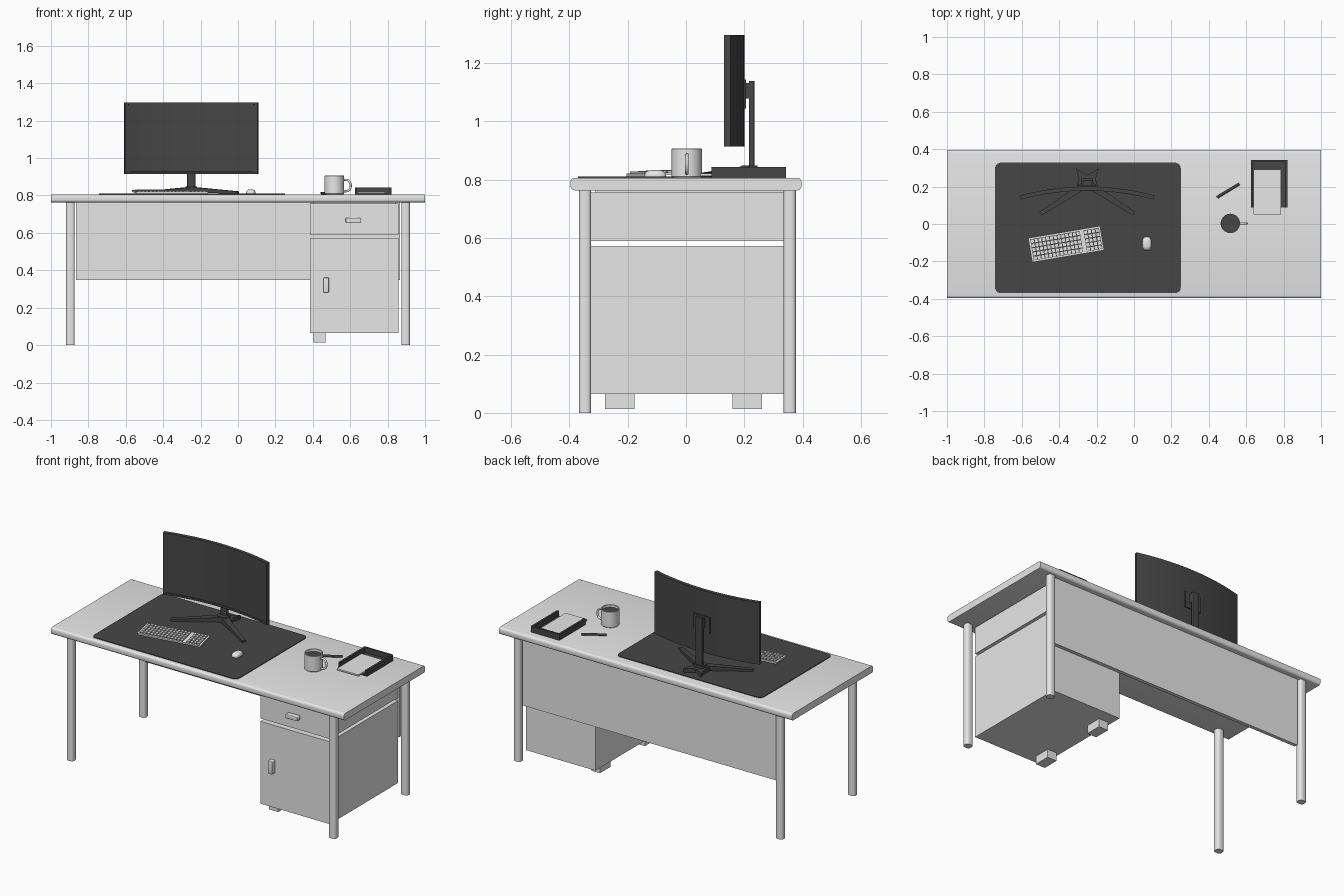
import bpy, bmesh, math
from mathutils import Matrix, Vector

if "Cube" in bpy.data.objects:
    bpy.data.objects.remove(bpy.data.objects["Cube"])


def material(name, v):
    m = bpy.data.materials.new(name)
    m.diffuse_color = (v, v, v, 1)
    m.use_nodes = True
    m.node_tree.nodes["Principled BSDF"].inputs["Base Color"].default_value = m.diffuse_color
    return m


LIGHT = material("light_grey", 0.8)
DARK = material("charcoal", 0.062)


def finish(name, bm, mats, smooth=True):
    bmesh.ops.recalc_face_normals(bm, faces=bm.faces[:])
    me = bpy.data.meshes.new(name)
    bm.to_mesh(me)
    bm.free()
    ob = bpy.data.objects.new(name, me)
    bpy.context.collection.objects.link(ob)
    for m in mats:
        me.materials.append(m)
    if smooth:
        bpy.ops.object.select_all(action='DESELECT')
        ob.select_set(True)
        bpy.context.view_layer.objects.active = ob
        bpy.ops.object.shade_smooth_by_angle(angle=math.radians(35))
    return ob


def add_box(bm, lo, hi, mi=0):
    lo, hi = Vector(lo), Vector(hi)
    m = Matrix.Translation((lo + hi) / 2) @ Matrix.Diagonal((*(hi - lo), 1))
    vs = bmesh.ops.create_cube(bm, size=1, matrix=m)["verts"]
    for f in {f for v in vs for f in v.link_faces}:
        f.material_index = mi


def box(name, lo, hi, mat, bevel=0, axis=None, seg=3):
    """Box; bevels all edges, or only edges running along one axis."""
    bm = bmesh.new()
    add_box(bm, lo, hi)
    if bevel:
        es = [e for e in bm.edges if axis is None or
              abs((e.verts[0].co - e.verts[1].co).normalized()[axis]) > 0.9]
        bmesh.ops.bevel(bm, geom=es, offset=bevel, segments=seg, profile=0.5, affect='EDGES')
    return finish(name, bm, [mat])


def prism(name, pts, z0, z1, mat):
    bm = bmesh.new()
    f = bm.faces.new([bm.verts.new((x, y, z0)) for x, y in pts])
    r = bmesh.ops.extrude_face_region(bm, geom=[f])
    for v in r["geom"]:
        if isinstance(v, bmesh.types.BMVert):
            v.co.z = z1
    return finish(name, bm, [mat])


def tube(name, pts, radius, mat):
    cu = bpy.data.curves.new(name, 'CURVE')
    cu.dimensions = '3D'
    cu.bevel_depth = radius
    cu.bevel_resolution = 3
    cu.use_fill_caps = True
    sp = cu.splines.new('POLY')
    sp.points.add(len(pts) - 1)
    for p, co in zip(sp.points, pts):
        p.co = (*co, 1)
    cu.materials.append(mat)
    ob = bpy.data.objects.new(name, cu)
    bpy.context.collection.objects.link(ob)
    bpy.ops.object.select_all(action='DESELECT')
    ob.select_set(True)
    bpy.context.view_layer.objects.active = ob
    bpy.ops.object.convert(target='MESH')
    return ob


# desk: top with rounded long edges, four legs, modesty panel
box("desktop", (-1, -0.396, 0.763), (1, 0.396, 0.806), LIGHT, 0.014, axis=0, seg=4)
for sx, side in ((-1, "left"), (1, "right")):
    for y, end in ((-0.346, "front"), (0.356, "back")):
        box(f"{end}_{side}_leg", (sx * 0.896 - 0.023, y - 0.021, 0),
            (sx * 0.896 + 0.023, y + 0.021, 0.765), LIGHT, 0.014, axis=2)
box("modesty_panel", (-0.865, 0.338, 0.348), (0.865, 0.36, 0.765), LIGHT)

# drawer and cupboard with handles and two feet
box("drawer", (0.384, -0.33, 0.59), (0.858, 0.335, 0.756), LIGHT)
box("drawer_mount", (0.40, -0.31, 0.755), (0.845, 0.335, 0.765), LIGHT)
box("cupboard", (0.384, -0.33, 0.064), (0.858, 0.335, 0.572), LIGHT)
box("drawer_handle", (0.576, -0.362, 0.655), (0.656, -0.329, 0.68), LIGHT, 0.004)
box("cupboard_handle", (0.457, -0.362, 0.281), (0.486, -0.329, 0.361), LIGHT, 0.004)
for y, end in ((-0.227, "front"), (0.21, "back")):
    box(f"{end}_cupboard_foot", (0.405, y - 0.05, 0.014), (0.468, y + 0.05, 0.066), LIGHT)

# desk mat
box("desk_mat", (-0.743, -0.37, 0.805), (0.25, 0.328, 0.81), DARK, 0.03, axis=2, seg=5)

# curved monitor: arc swept slab with a recessed screen
CX, R, N = -0.25, 1.38, 24
A = math.asin(0.36 / R)
bm = bmesh.new()
rows = []
for i in range(N + 1):
    a = -A + 2 * A * i / N
    ring = []
    for r, z in ((R - 0.022, 0.914), (R - 0.022, 1.296), (R, 1.296), (R, 0.914)):
        ring.append(bm.verts.new((CX + r * math.sin(a), 0.2 - R + r * math.cos(a), z)))
    rows.append(ring)
front = []
for p, q in zip(rows, rows[1:]):
    for k in range(4):
        f = bm.faces.new((p[k], p[(k + 1) % 4], q[(k + 1) % 4], q[k]))
        if k == 0:
            front.append(f)
bm.faces.new(rows[0])
bm.faces.new(rows[-1])
bmesh.ops.recalc_face_normals(bm, faces=bm.faces[:])
bmesh.ops.inset_region(bm, faces=front, thickness=0.012, depth=0)
bmesh.ops.inset_region(bm, faces=front, thickness=0.001, depth=-0.003)
finish("monitor", bm, [DARK])

# monitor stand
box("monitor_mount_plate", (CX - 0.055, 0.192, 1.043), (CX + 0.055, 0.205, 1.142), DARK)
box("monitor_mount_arm", (CX - 0.025, 0.2, 1.077), (CX + 0.025, 0.22, 1.13), DARK)
box("monitor_pole", (CX - 0.022, 0.216, 0.82), (CX + 0.022, 0.234, 1.138), DARK, 0.004, axis=2)
box("stand_hub", (CX - 0.032, 0.19, 0.81), (CX + 0.032, 0.245, 0.848), DARK, 0.008, axis=2)
prism("stand_back_feet", [(CX + x, y) for x, y in
      ((-0.06, 0.297), (-0.045, 0.24), (-0.055, 0.205), (0.055, 0.205),
       (0.045, 0.24), (0.06, 0.297), (0, 0.262))], 0.81, 0.834, DARK)
for sx, side in ((-1, "left"), (1, "right")):
    bm = bmesh.new()
    a, b = Vector((CX, 0.215)), Vector((CX + sx * 0.25, 0.055))
    n = (b - a).normalized().orthogonal()
    ring = []
    for p, w, z0, z1 in ((a, 0.02, 0.815, 0.846), (b, 0.011, 0.81, 0.822)):
        ring.append([bm.verts.new((p.x + s * w * n.x, p.y + s * w * n.y, z))
                     for s, z in ((-1, z0), (1, z0), (1, z1), (-1, z1))])
    for k in range(4):
        j = (k + 1) % 4
        bm.faces.new((ring[0][k], ring[0][j], ring[1][j], ring[1][k]))
    for r in ring:
        bm.faces.new(r)
    finish(f"stand_{side}_foot", bm, [DARK], False)

# keyboard: frame, dark key beds, light keys
bm = bmesh.new()
add_box(bm, (-0.195, -0.066, 0), (0.195, 0.066, 0.009))
for x0, x1, cols in ((-0.185, 0.083, 13), (0.103, 0.187, 4)):
    add_box(bm, (x0, -0.057, 0.008), (x1, 0.057, 0.0095), 1)
    px, py = (x1 - x0) / cols, 0.114 / 5
    for c in range(cols):
        for r in range(5):
            x, y = x0 + (c + 0.5) * px, -0.057 + (r + 0.5) * py
            add_box(bm, (x - px * 0.38, y - py * 0.38, 0.009), (x + px * 0.38, y + py * 0.38, 0.015))
bm.transform(Matrix.Translation((-0.363, -0.107, 0.815)) @ Matrix.Rotation(math.radians(9.5), 4, 'Z')
             @ Matrix.Rotation(math.radians(3.5), 4, 'X'))
finish("keyboard", bm, [LIGHT, DARK], False)

# mouse: squared-off half ellipsoid
bm = bmesh.new()
bmesh.ops.create_uvsphere(bm, u_segments=32, v_segments=16, radius=1)
for v in bm.verts:
    p = [math.copysign(abs(c) ** 0.75, c) for c in v.co]
    v.co = (0.069 + 0.025 * p[0], -0.105 + 0.037 * p[1], 0.81 + 0.023 * max(p[2], 0))
finish("mouse", bm, [LIGHT])

# mug: lathed cup, drink and handle
MX, MY, MZ = 0.515, 0.003, 0.806
bm = bmesh.new()
prof = [(0, 0), (0.048, 0), (0.052, 0.004), (0.052, 0.098), (0.050, 0.1), (0.047, 0.098), (0.047, 0.01), (0, 0.01)]
vs = [bm.verts.new((r, 0, z)) for r, z in prof]
es = [bm.edges.new(e) for e in zip(vs, vs[1:])]
bmesh.ops.spin(bm, geom=vs + es, axis=(0, 0, 1), cent=(0, 0, 0), angle=math.tau, steps=40)
bmesh.ops.remove_doubles(bm, verts=bm.verts[:], dist=1e-5)
bm.transform(Matrix.Translation((MX, MY, MZ)))
finish("mug", bm, [LIGHT])
bm = bmesh.new()
bmesh.ops.create_circle(bm, cap_ends=True, segments=40, radius=0.0472,
                        matrix=Matrix.Translation((MX, MY, MZ + 0.083)))
finish("drink", bm, [DARK], False)
tube("mug_handle", [(MX + 0.049 + 0.039 * max(0, math.cos(t)) ** 0.6, MY, MZ + 0.047 + 0.031 * math.sin(t))
                    for t in [math.pi * (i / 16 - 0.5) for i in range(17)]], 0.006, LIGHT)

# pen
tube("pen", [(0.445, 0.142, 0.813), (0.455, 0.149, 0.813), (0.563, 0.214, 0.813)], 0.007, DARK)

# paper tray, open at the front, with paper
box("tray_floor", (0.625, 0.087, 0.806), (0.82, 0.343, 0.812), DARK)
box("tray_left_wall", (0.625, 0.087, 0.806), (0.637, 0.343, 0.843), DARK)
box("tray_right_wall", (0.808, 0.087, 0.806), (0.82, 0.343, 0.843), DARK)
box("tray_back_wall", (0.625, 0.331, 0.806), (0.82, 0.343, 0.843), DARK)
box("paper_stack", (0.64, 0.05, 0.812), (0.787, 0.292, 0.821), LIGHT)
